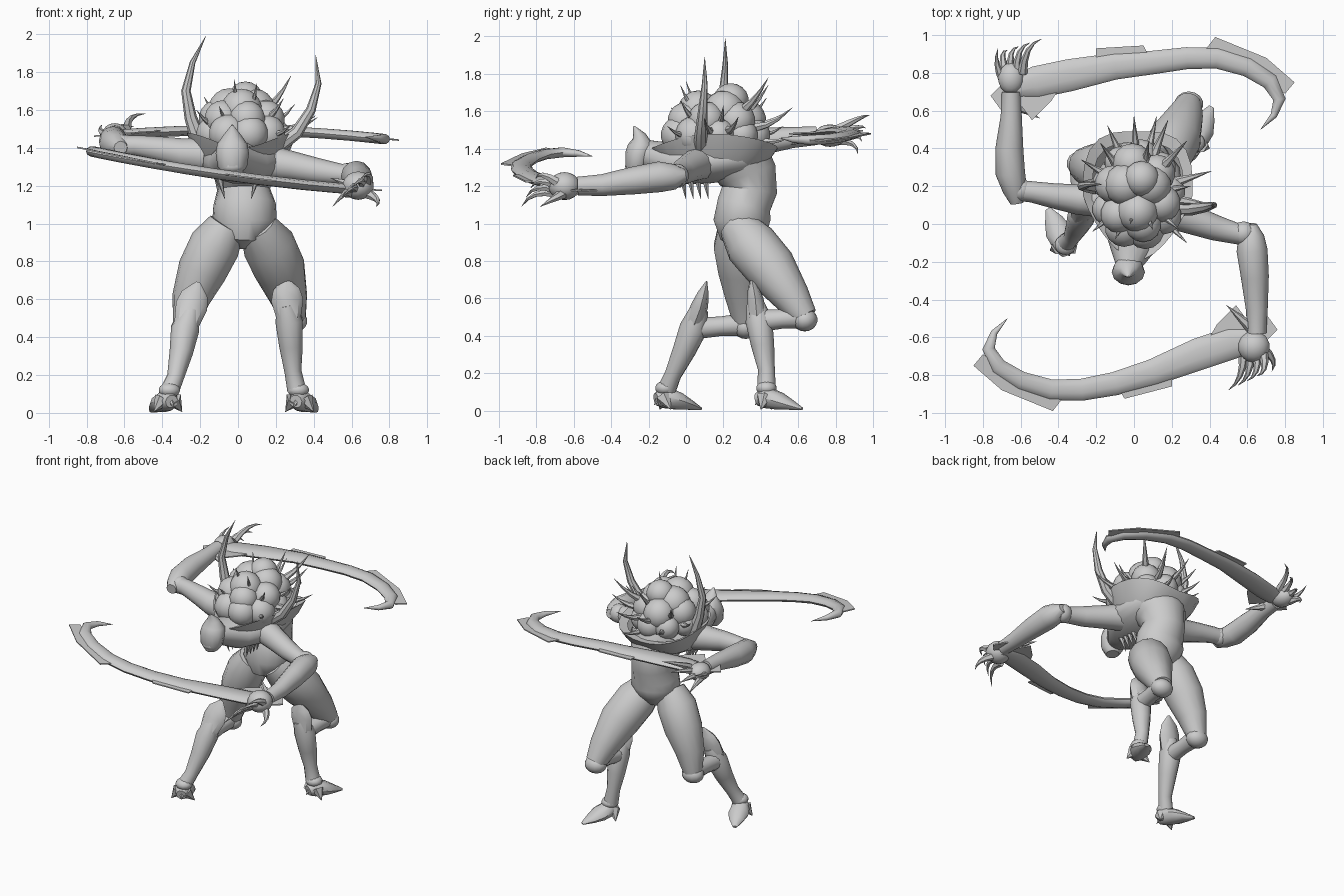
import bpy
import bmesh
import math
import random
from mathutils import Vector

random.seed(4)
if "Cube" in bpy.data.objects:
    bpy.data.objects.remove(bpy.data.objects["Cube"], do_unlink=True)

grey = bpy.data.materials.new("plain grey")
grey.use_nodes = True
shade = (.6, .6, .6, 1)
grey.diffuse_color = shade
grey.node_tree.nodes["Principled BSDF"].inputs["Base Color"].default_value = shade

UP = Vector((0, 0, 1))
BACK = Vector((0, 1, 0))


def finish(name, bm, smooth=True):
    bmesh.ops.recalc_face_normals(bm, faces=bm.faces)
    mesh = bpy.data.meshes.new(name)
    bm.to_mesh(mesh)
    bm.free()
    mesh.materials.append(grey)
    part = bpy.data.objects.new(name, mesh)
    bpy.context.collection.objects.link(part)
    if smooth:
        bpy.ops.object.select_all(action='DESELECT')
        part.select_set(True)
        bpy.context.view_layer.objects.active = part
        bpy.ops.object.shade_smooth_by_angle(angle=math.radians(40))
    return part


def loft(name, stations, sides=12, ref=UP):
    """Skin elliptical rings; a station is x, y, z, half width, half depth."""
    bm = bmesh.new()
    centres = [Vector(s[:3]) for s in stations]
    rings = []
    for i, station in enumerate(stations):
        ahead = centres[min(i + 1, len(centres) - 1)]
        behind = centres[max(i - 1, 0)]
        tangent = (ahead - behind).normalized()
        across = tangent.cross(ref).normalized()
        normal = across.cross(tangent)
        wide, deep = station[3], station[-1]
        ring = []
        for k in range(sides):
            angle = math.tau * k / sides
            offset = across * wide * math.cos(angle) + normal * deep * math.sin(angle)
            ring.append(bm.verts.new(centres[i] + offset))
        rings.append(ring)
    for low, high in zip(rings, rings[1:]):
        for k in range(sides):
            j = (k + 1) % sides
            bm.faces.new((low[k], low[j], high[j], high[k]))
    bm.faces.new(rings[0])
    bm.faces.new(rings[-1])
    return finish(name, bm)


def spike(name, base, tip, radius, bend=(0, 0, 0)):
    base, tip = Vector(base), Vector(tip)
    stations = []
    for t in (0, .25, .5, .75, 1):
        point = base.lerp(tip, t) + Vector(bend) * 4 * t * (1 - t)
        stations.append((*point, radius * (1 - t) + .001))
    ref = BACK if abs((tip - base).normalized().z) > .7 else UP
    return loft(name, stations, 6, ref)


def ball(name, centre, size):
    bm = bmesh.new()
    bmesh.ops.create_uvsphere(bm, u_segments=14, v_segments=9, radius=1)
    bmesh.ops.scale(bm, vec=size, verts=bm.verts)
    bmesh.ops.translate(bm, vec=centre, verts=bm.verts)
    return finish(name, bm)


def plate(name, outline, thickness=.008):
    bm = bmesh.new()
    face = bm.faces.new([bm.verts.new(p) for p in outline])
    extra = bmesh.ops.extrude_face_region(bm, geom=[face])["geom"]
    moved = [v for v in extra if isinstance(v, bmesh.types.BMVert)]
    bmesh.ops.translate(bm, vec=(0, 0, thickness), verts=moved)
    return finish(name, bm, False)


# Torso, chest and neck
loft("abdomen", [(.03, .33, .88, .05), (.03, .31, .94, .13, .13), (.035, .3, 1.02, .17, .155),
                 (.035, .31, 1.1, .165, .145), (.03, .34, 1.18, .14, .15),
                 (.03, .33, 1.26, .16, .16), (.03, .27, 1.36, .2, .17)], 18, BACK)
loft("chest", [(.03, .42, 1.36, .12, .06), (.03, .3, 1.35, .21, .11), (.03, .1, 1.33, .24, .12),
               (0, -.06, 1.32, .16, .11), (-.03, -.22, 1.37, .07, .08)], 18)

# Flared collar, drawn to a point at the front and cornered at the back
bm = bmesh.new()
rows = []
for width, depth, height, lift in ((.2, .24, 1.3, 0), (.25, .3, 1.36, .03),
                                   (.29, .34, 1.44, .08), (.24, .28, 1.42, .05)):
    row = []
    for k in range(28):
        a = math.tau * k / 28
        narrow = 1 - .35 * max(0, -math.sin(a))
        flare = 1 + .14 * (2 * max(0, math.sin(a)) * math.cos(a)) ** 2
        point = (.02 + width * math.cos(a) * narrow * flare, .15 + depth * math.sin(a) * flare,
                 height + lift * math.cos(a) ** 2 - lift / 2)
        row.append(bm.verts.new(point))
    rows.append(row)
for low, high in zip(rows, rows[1:]):
    for k in range(28):
        j = (k + 1) % 28
        bm.faces.new((low[k], low[j], high[j], high[k]))
finish("collar", bm)

# Head with a crest
loft("head", [(-.03, -.26, 1.26, .045), (-.03, -.265, 1.3, .078, .06), (-.03, -.255, 1.37, .088, .07),
              (-.03, -.24, 1.42, .08, .07), (-.03, -.25, 1.47, .045, .035),
              (-.03, -.28, 1.52, .005)], 12, BACK)
ball("jaw", (-.03, -.28, 1.3), (.06, .045, .035))

# Cluster of swollen sacs on the back
heart = Vector((.02, .16, 1.46))
for count, tilt, size in ((9, 5, .092), (6, 35, .105), (3, 62, .1)):
    for k in range(count):
        a = math.tau * (k + tilt / 50) / count
        c = math.cos(math.radians(tilt))
        spot = heart + Vector((.165 * c * math.cos(a), .2 * c * math.sin(a),
                               .16 * math.sin(math.radians(tilt))))
        s = size * random.uniform(.9, 1.15)
        ball("sac", spot, (s, s, s))
ball("top_sac", (.04, .24, 1.66), (.095, .095, .09))

# Long horns and shorter spines
loft("tall_horn_right", [(-.2, .2, 1.42, .045), (-.25, .2, 1.56, .033), (-.275, .2, 1.7, .025),
                         (-.24, .21, 1.85, .015), (-.17, .21, 1.99, .001)], 8, BACK)
loft("tall_horn_left", [(.2, .08, 1.4, .04), (.31, .08, 1.48, .034), (.385, .09, 1.6, .026),
                        (.425, .1, 1.74, .016), (.41, .1, 1.89, .001)], 8, BACK)
for tip in ((.41, .28, 1.57), (.42, .1, 1.56), (.28, .44, 1.78), (.18, .55, 1.6), (.08, .44, 1.74),
            (0, .57, 1.62), (.12, .57, 1.47), (-.18, .43, 1.67), (-.28, .34, 1.56),
            (.28, -.1, 1.52), (.24, -.03, 1.66), (.1, -.03, 1.74), (-.1, -.08, 1.62),
            (-.22, -.04, 1.6), (-.14, .52, 1.52), (.3, .2, 1.63), (-.02, 0, 1.76)):
    root = heart.lerp(Vector(tip), .4)
    spike("spine", root, tip, .032, (0, 0, -.03))
for side in (-1, 1):
    for step in range(4):
        y = step * .04 - .02
        spike("rib_claw", (side * .1, y, 1.25), (side * .07, y + .02, 1.13), .02)

# Arms
loft("upper_arm_left", [(.18, .07, 1.32, .09), (.3, .025, 1.3, .078), (.43, -.02, 1.275, .068),
                        (.54, -.05, 1.26, .056), (.62, -.06, 1.25, .06)])
loft("forearm_left", [(.62, 0, 1.26, .03), (.62, -.06, 1.25, .068), (.625, -.14, 1.25, .082),
                      (.64, -.28, 1.23, .074), (.65, -.45, 1.205, .058), (.65, -.58, 1.2, .05)])
loft("upper_arm_right", [(-.18, .13, 1.36, .095), (-.3, .13, 1.37, .08), (-.43, .15, 1.395, .066),
                         (-.54, .17, 1.41, .056), (-.63, .18, 1.41, .055)])
loft("forearm_right", [(-.62, .11, 1.4, .035), (-.63, .18, 1.41, .065), (-.655, .27, 1.42, .078),
                       (-.66, .4, 1.44, .074), (-.65, .57, 1.46, .056), (-.65, .7, 1.47, .05)])
ball("elbow_left", (.58, -.05, 1.255), (.065, .065, .065))
ball("elbow_right", (-.6, .18, 1.41), (.062, .062, .06))
spike("elbow_point_right", (-.62, .19, 1.41), (-.55, .12, 1.4), .05)

# Hands
ball("palm_left", (.635, -.65, 1.2), (.085, .085, .075))
ball("palm_right", (-.65, .77, 1.47), (.07, .085, .06))
for k in range(4):
    spike("finger_left", (.58 + k * .035, -.69, 1.16 + k * .02),
          (.5 + k * .05, -.88 + k * .025, 1.09 + k * .05), .026, (.02, -.02, .03))
    spike("finger_right", (-.68 + k * .03, .8, 1.44 + k * .02),
          (-.67 + k * .06, .92 + k * .02, 1.37 + k * .07), .025, (-.02, .03, .02))
spike("thumb_left", (.68, -.66, 1.16), (.73, -.78, 1.09), .028, (.03, 0, 0))
spike("thumb_right", (-.69, .76, 1.46), (-.72, .93, 1.52), .025, (-.02, 0, 0))
spike("wrist_spur_left", (.62, -.55, 1.2), (.49, -.43, 1.24), .03)
spike("wrist_spur_right", (-.63, .63, 1.46), (-.5, .56, 1.42), .03)

# Sickle blades: one layout, turned half round for the second
sickle = [(.66, -.6, .05), (.52, -.63, .085), (.34, -.69, .085), (.1, -.785, .07),
          (-.1, -.845, .062), (-.28, -.878, .058), (-.44, -.878, .055), (-.6, -.83, .05),
          (-.72, -.755, .045), (-.77, -.66, .033), (-.74, -.575, .018), (-.67, -.5, .001)]
edges = {"edge_plate": [(-.36, -.9), (-.43, -.99), (-.7, -.88), (-.85, -.75), (-.8, -.69), (-.6, -.82)],
         "spine_plate": [(.2, -.75), (.2, -.86), (-.05, -.925), (-.1, -.84)],
         "guard_plate": [(.4, -.6), (.44, -.53), (.54, -.43), (.6, -.51), (.68, -.45),
                         (.76, -.56), (.66, -.66), (.5, -.64)]}
for label, turn, base, slope, curve, shift in (("left", 1, 1.18, .075, .05, 0),
                                               ("right", -1, 1.47, .08, -.07, .12)):
    def place(x, y):
        t = .62 - x
        outward = shift * min(1, max(0, x + .15) / .6)
        return x * turn, (y - outward) * turn, base + slope * t + curve * t * t
    loft("sickle_" + label, [(*place(x, y), w, min(w, .028)) for x, y, w in sickle], 10)
    for title, outline in edges.items():
        plate(title + "_" + label, [place(x, y) for x, y in outline])

# Legs
legs = {
    "left": ([(.1, .27, .99, .1), (.16, .345, .89, .14), (.22, .455, .76, .137), (.27, .57, .6, .098),
              (.29, .635, .5, .07)],
             [(.25, .37, .57, .05), (.27, .39, .48, .072), (.28, .41, .35, .062),
              (.29, .43, .22, .045), (.31, .43, .12, .05)], (.25, .35, .71), (.325, .43), 1),
    "right": ([(-.06, .27, .99, .1), (-.12, .28, .89, .135), (-.19, .3, .75, .13),
               (-.25, .31, .6, .1), (-.28, .32, .46, .065)],
              [(-.25, .07, .54, .05), (-.28, .04, .44, .075), (-.3, -.01, .32, .062),
               (-.33, -.07, .19, .045), (-.36, -.1, .12, .05)], (-.21, .11, .69), (-.37, -.11), -1)}
for label, (thigh, shin, peak, ankle, out) in legs.items():
    loft("thigh_" + label, thigh, 14, BACK)
    loft("shin_" + label, shin, 12, BACK)
    knee, hock = Vector(thigh[-1][:3]), Vector(shin[1][:3])
    ball("knee_" + label, knee - UP * .015, (.078, .068, .062))
    loft("knee_link_" + label, [(*knee, .062), (*knee.lerp(hock, .5), .052), (*hock, .06)])
    # Pointed guard rising from the hock
    tip = Vector(peak)
    middle = hock.lerp(tip, .5)
    loft("hock_guard_" + label, [(*(hock - BACK * .01), .06, .055), (*middle, .085, .045),
                                 (*hock.lerp(tip, .75), .07, .03), (*tip, .012, .004)], 8, BACK)
    # Splayed foot with rear spurs
    x, y = ankle
    loft("foot_" + label, [(x - out * .02, y - .05, .06, .035), (x, y, .07, .06),
                           (x + out * .03, y + .07, .05, .07, .048),
                           (x + out * .055, y + .13, .03, .05, .028),
                           (x + out * .085, y + .19, .009, .015, .008)], 10)
    ball("ankle_" + label, (x * .98, y, .12), (.058, .055, .04))
    for side in (-1, 1):
        spike("foot_spur_" + label, (x + side * .03, y - .01, .07),
              (x + side * .075, y - side * out * .03, .005), .045)
    spike("heel_spur_" + label, (x, y - .01, .1), (x - out * .03, y - .06, .03), .035)
